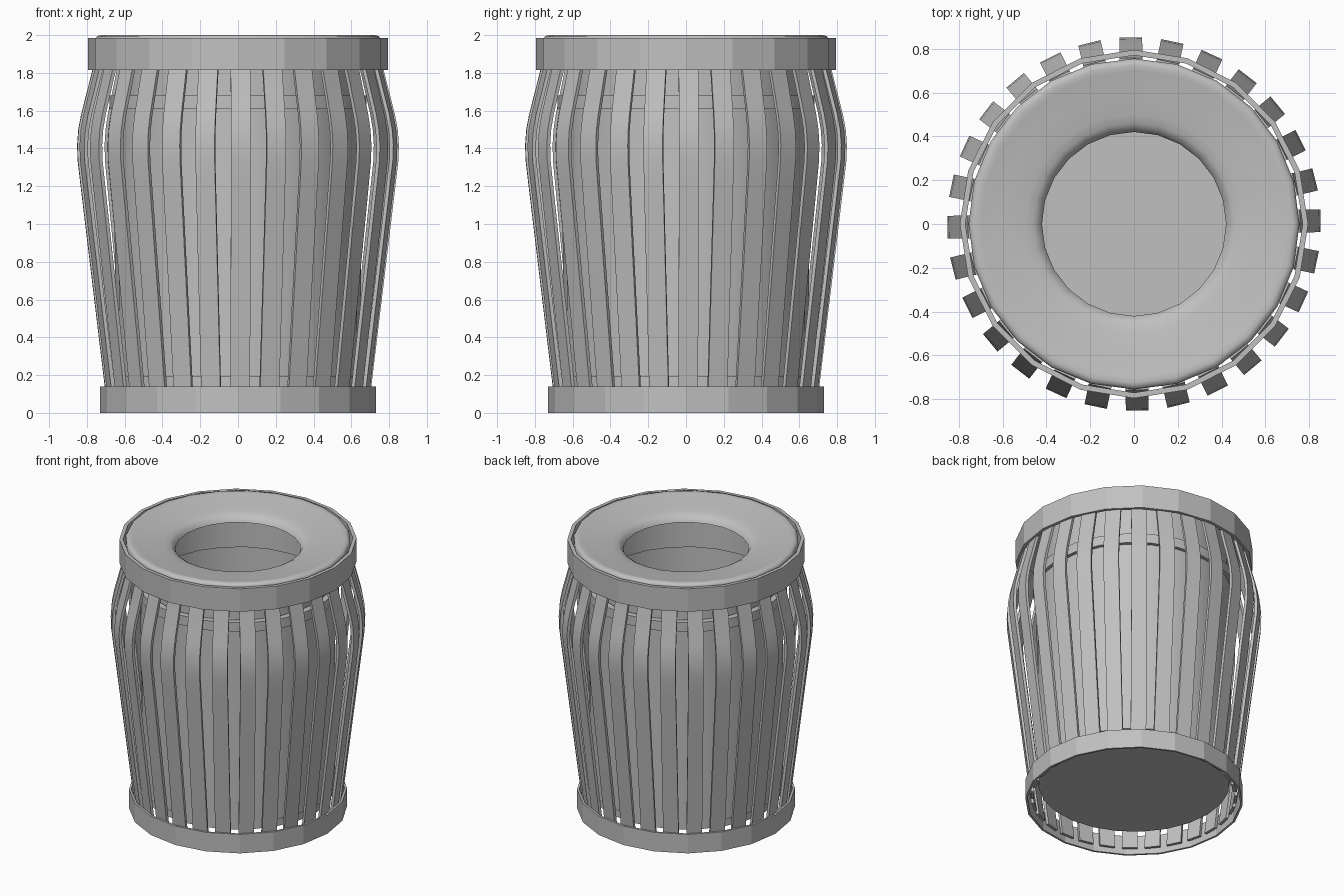
import bpy
import bmesh
from math import cos, sin, radians, tau

if "Cube" in bpy.data.objects:
    bpy.data.objects.remove(bpy.data.objects["Cube"], do_unlink=True)

GREY = (0.53, 0.53, 0.53, 1)
metal = bpy.data.materials.new("grey metal")
metal.use_nodes = True
metal.diffuse_color = GREY
metal.node_tree.nodes["Principled BSDF"].inputs["Base Color"].default_value = GREY


def finish(name, bm, smooth=None):
    bmesh.ops.recalc_face_normals(bm, faces=bm.faces)
    mesh = bpy.data.meshes.new(name)
    bm.to_mesh(mesh)
    bm.free()
    mesh.materials.append(metal)
    obj = bpy.data.objects.new(name, mesh)
    bpy.context.collection.objects.link(obj)
    if smooth:
        bpy.ops.object.select_all(action="DESELECT")
        obj.select_set(True)
        bpy.context.view_layer.objects.active = obj
        bpy.ops.object.shade_smooth_by_angle(angle=radians(smooth))
    return obj


def lathe(name, profile, sides, smooth=None):
    """Spin a closed (radius, height) outline; radius 0 points become caps."""
    bm = bmesh.new()
    rings = []
    for r, z in profile:
        if r == 0:
            rings.append([bm.verts.new((0, 0, z))] * sides)
        else:
            rings.append([bm.verts.new((r * cos(tau * i / sides), r * sin(tau * i / sides), z))
                          for i in range(sides)])
    for a, b in zip(rings, rings[1:] + rings[:1]):
        for i in range(sides):
            j = (i + 1) % sides
            corners = list(dict.fromkeys((a[i], a[j], b[j], b[i])))
            if len(corners) > 2:
                bm.faces.new(corners)
    return finish(name, bm, smooth)


def band(name, outer, inner, low, high, sides, smooth=None):
    return lathe(name, [(outer, low), (outer, high), (inner, high), (inner, low)], sides, smooth)


# Top and bottom hoops
band("top_hoop", 0.795, 0.77, 1.815, 1.985, 20)
band("bottom_hoop", 0.73, 0.715, 0, 0.14, 20)

# Dished lid with a rolled opening
lathe("lid", [(0.755, 1.95), (0.755, 1.98), (0.745, 1.995), (0.725, 2.0), (0.7, 1.995),
              (0.6, 1.98), (0.5, 1.965), (0.46, 1.955), (0.435, 1.94), (0.42, 1.91),
              (0.435, 1.91), (0.47, 1.935), (0.6, 1.96), (0.735, 1.965)], 24, 60)

# Skirt hanging from the lid into the bin
band("lid_skirt", 0.625, 0.61, 1.64, 1.97, 24, 30)

# Inner bin with a stepped foot, a floor and a projecting rim
lathe("inner_bin", [(0, 0.135), (0.642, 0.135), (0.642, 0.19), (0.65, 0.19), (0.655, 1.61),
                    (0.64, 1.61), (0.63, 0.2), (0, 0.2)], 24, 30)
band("inner_bin_rim", 0.68, 0.635, 1.61, 1.68, 24, 30)

# Bowed slats around the bin
COUNT, WIDTH, THICK = 28, 0.104, 0.02
PATH = [(0.69, 0.03), (0.705, 0.14), (0.835, 1.22), (0.849, 1.34), (0.851, 1.42),
        (0.845, 1.5), (0.83, 1.58), (0.77, 1.815), (0.757, 1.9)]
bm = bmesh.new()
for n in range(COUNT):
    t = tau * n / COUNT + radians(1)
    loops = []
    for r, z in PATH:
        loop = []
        for depth, side in ((0, -1), (0, 1), (THICK, 1), (THICK, -1)):
            d, w = r - depth, side * WIDTH / 2
            loop.append(bm.verts.new((d * cos(t) - w * sin(t), d * sin(t) + w * cos(t), z)))
        loops.append(loop)
    for a, b in zip(loops, loops[1:]):
        for i in range(4):
            j = (i + 1) % 4
            bm.faces.new((a[i], a[j], b[j], b[i]))
    bm.faces.new(loops[0])
    bm.faces.new(loops[-1])
finish("slats", bm, 30)
